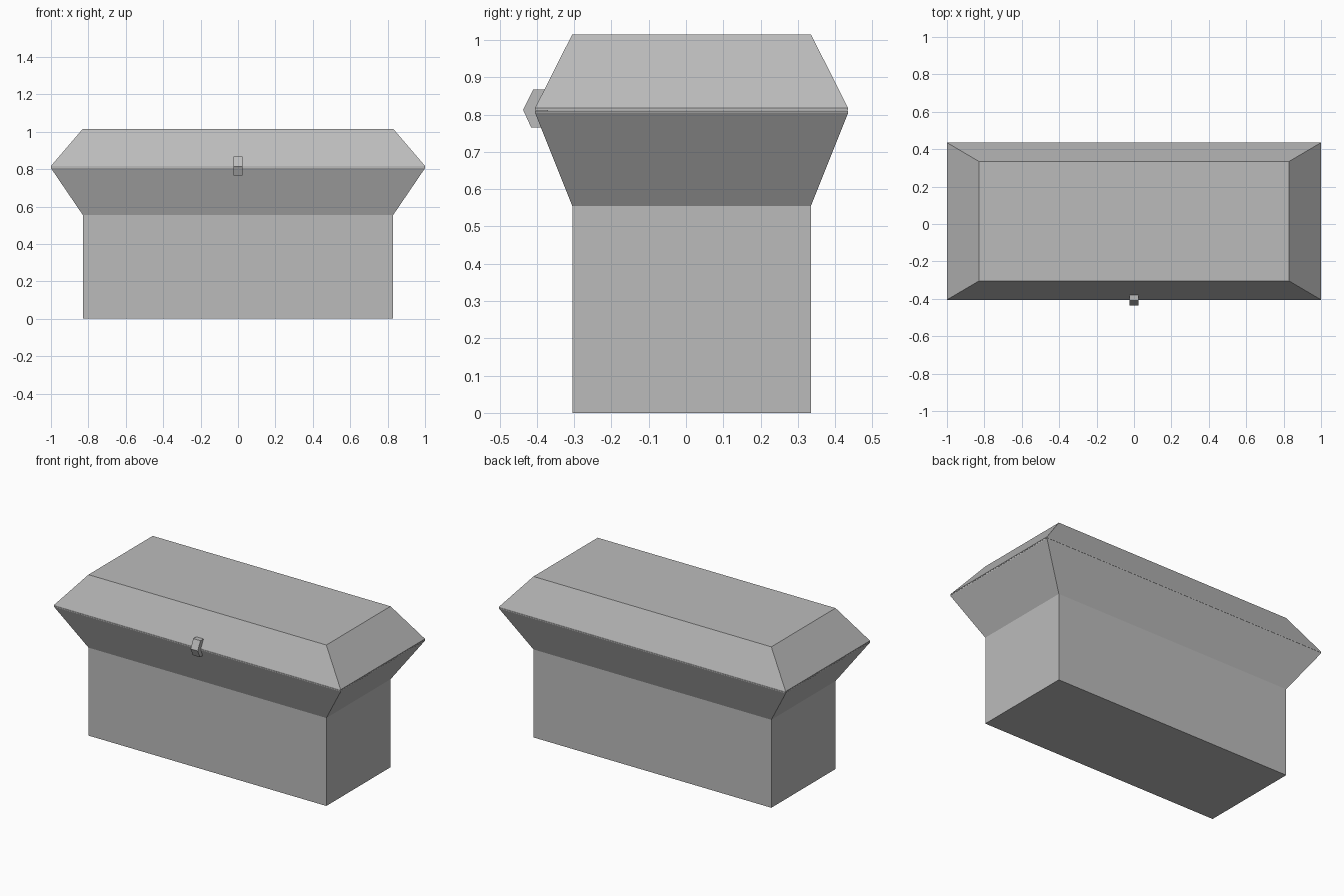
import bpy
import bmesh

# Clear the default cube
cube = bpy.data.objects.get("Cube")
if cube:
    bpy.data.objects.remove(cube, do_unlink=True)

# Single flat grey
grey = bpy.data.materials.new("plain grey")
grey.use_nodes = True
colour = (0.5, 0.5, 0.5, 1.0)
grey.diffuse_color = colour
grey.node_tree.nodes["Principled BSDF"].inputs["Base Color"].default_value = colour

CENTRE_Y = 0.015          # the box sits slightly back to leave room for the latch
INNER = (0.83, 0.32)      # half width and depth of body and lid top
OUTER = (1.0, 0.42)       # half width and depth of the rim


def finish(name, bm):
    bmesh.ops.recalc_face_normals(bm, faces=bm.faces)
    mesh = bpy.data.meshes.new(name)
    bm.to_mesh(mesh)
    bm.free()
    mesh.materials.append(grey)
    obj = bpy.data.objects.new(name, mesh)
    bpy.context.collection.objects.link(obj)
    return obj


def loft(name, sections):
    """Closed solid through rectangles given as (half size, height)."""
    bm = bmesh.new()
    rings = []
    for (hx, hy), z in sections:
        corners = ((-hx, -hy), (hx, -hy), (hx, hy), (-hx, hy))
        rings.append([bm.verts.new((x, y + CENTRE_Y, z)) for x, y in corners])
    for a, b in zip(rings, rings[1:]):
        for i in range(4):
            j = (i + 1) % 4
            bm.faces.new((a[i], a[j], b[j], b[i]))
    bm.faces.new(rings[0])
    bm.faces.new(rings[-1])
    return finish(name, bm)


# Straight body with a flared upper part and thin rim
loft("chest_body", [(INNER, 0.0), (INNER, 0.555), (OUTER, 0.805), (OUTER, 0.81)])

# Tapered lid with a thin rim
loft("chest_lid", [(OUTER, 0.811), (OUTER, 0.817), (INNER, 1.015)])

# Small latch: side profile in (y, z), extruded across x
profile = [(-0.37, 0.765), (-0.415, 0.765), (-0.437, 0.813),
           (-0.41, 0.867), (-0.37, 0.867)]
bm = bmesh.new()
side = bm.faces.new([bm.verts.new((-0.025, y, z)) for y, z in profile])
extruded = bmesh.ops.extrude_face_region(bm, geom=[side])["geom"]
bmesh.ops.translate(bm, vec=(0.05, 0, 0),
                    verts=[v for v in extruded if isinstance(v, bmesh.types.BMVert)])
finish("latch", bm)
